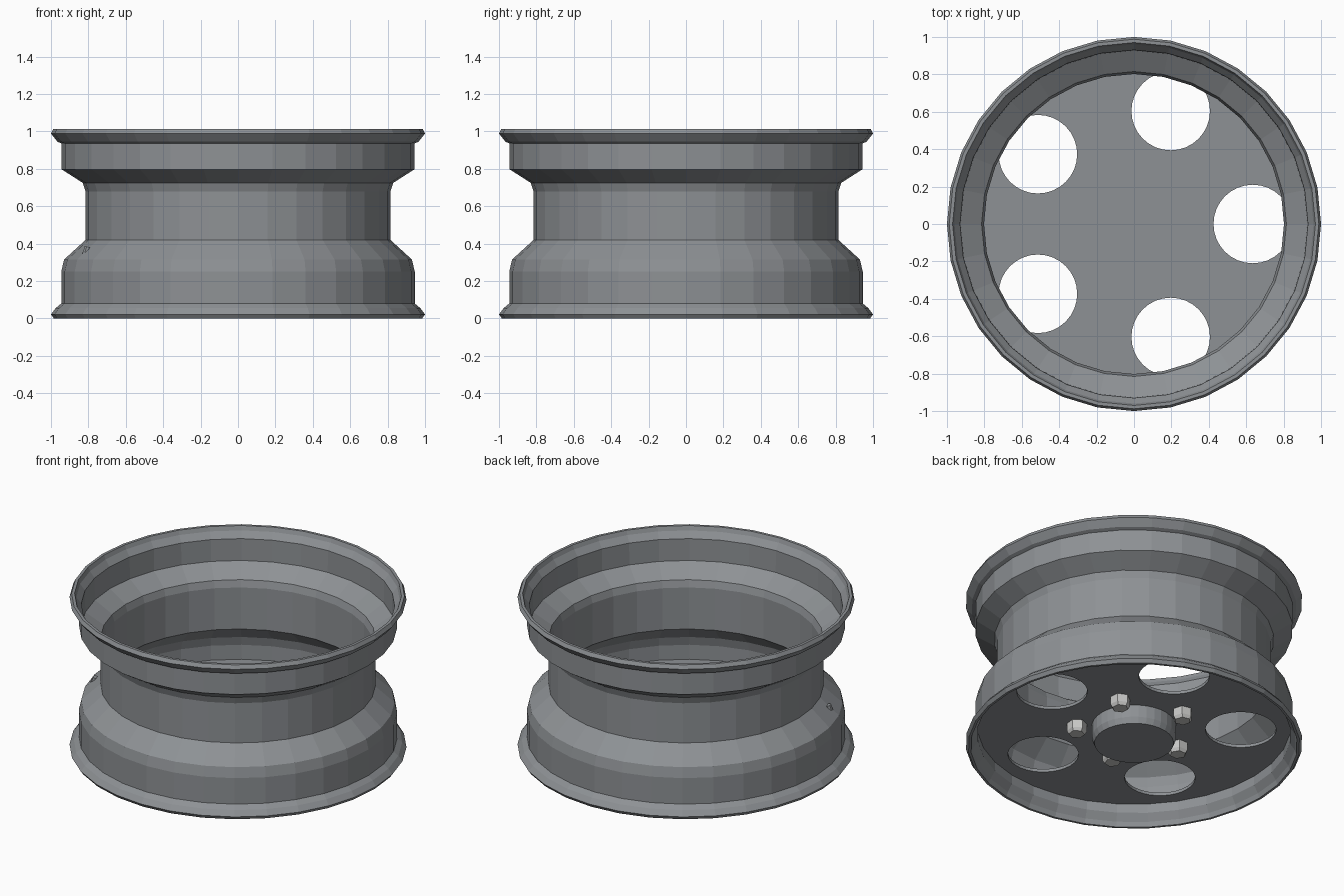
import bpy, bmesh, math
from mathutils import Matrix, Vector

if "Cube" in bpy.data.objects:
    bpy.data.objects.remove(bpy.data.objects["Cube"])

SIDES = 32


def material(name, color):
    m = bpy.data.materials.new(name)
    m.diffuse_color = (*color, 1)
    m.use_nodes = True
    m.node_tree.nodes["Principled BSDF"].inputs["Base Color"].default_value = m.diffuse_color
    return m


steel = material("grey steel", (0.27, 0.285, 0.30))
bright = material("bright metal", (0.58, 0.58, 0.57))


def finish(name, bm, mat):
    bmesh.ops.recalc_face_normals(bm, faces=bm.faces)
    mesh = bpy.data.meshes.new(name)
    bm.to_mesh(mesh)
    bm.free()
    mesh.materials.append(mat)
    obj = bpy.data.objects.new(name, mesh)
    bpy.context.collection.objects.link(obj)
    return obj


def lathe(name, profile, sides, mat, closed=False, matrix=Matrix()):
    """Turn an (r, z) profile around z; open profiles get end caps."""
    bm = bmesh.new()
    rings = []
    for r, z in profile:
        rings.append([bm.verts.new(matrix @ Vector((
            r * math.cos(math.tau * i / sides),
            r * math.sin(math.tau * i / sides), z))) for i in range(sides)])
    pairs = list(zip(rings, rings[1:]))
    if closed:
        pairs.append((rings[-1], rings[0]))
    else:
        bm.faces.new(rings[0])
        bm.faces.new(rings[-1])
    for a, b in pairs:
        for i in range(sides):
            j = (i + 1) % sides
            bm.faces.new((a[i], a[j], b[j], b[i]))
    return finish(name, bm, mat)


# Rim barrel: outer wall going up, inner wall coming back down
outer = [(0.985, 0.0), (1.0, 0.022), (0.975, 0.055), (0.945, 0.08),
         (0.945, 0.25), (0.93, 0.315), (0.815, 0.42), (0.815, 0.68),
         (0.83, 0.725), (0.943, 0.797), (0.943, 0.935), (0.965, 0.945),
         (1.0, 0.988), (0.988, 1.012)]
inner = [(0.97, 1.012), (0.96, 0.985), (0.93, 0.945), (0.928, 0.803),
         (0.815, 0.73), (0.802, 0.685), (0.802, 0.413), (0.915, 0.308),
         (0.93, 0.25), (0.93, 0.075), (0.96, 0.03), (0.97, 0.0)]
lathe("rim_barrel", outer + inner, SIDES, steel, closed=True)

# Wheel disc with five round openings
disc = lathe("wheel_disc", [(0.935, 0.135), (0.935, 0.155)], SIDES, steel)
bm = bmesh.new()
for k in range(5):
    a = math.tau * k / 5
    bmesh.ops.create_cone(
        bm, cap_ends=True, segments=32, radius1=0.21, radius2=0.21, depth=0.2,
        matrix=Matrix.Translation((0.635 * math.cos(a), 0.635 * math.sin(a), 0.145)))
cutter = finish("opening_cutter", bm, steel)
cutter.hide_render = True
mod = disc.modifiers.new("openings", 'BOOLEAN')
mod.operation = 'DIFFERENCE'
mod.solver = 'EXACT'
mod.object = cutter
bpy.context.view_layer.objects.active = disc
disc.select_set(True)
bpy.ops.object.modifier_apply(modifier=mod.name)
bpy.data.objects.remove(cutter)

# Centre hub
lathe("centre_hub", [(0.25, 0.14), (0.25, 0.055), (0.235, 0.018)], SIDES, steel)

# Hexagonal wheel nuts between the openings
for k in range(5):
    a = math.tau * (k + 0.5) / 5
    place = Matrix.Translation((0.34 * math.cos(a), 0.34 * math.sin(a), 0)) \
        @ Matrix.Rotation(a, 4, 'Z')
    lathe("wheel_nut", [(0.06, 0.14), (0.06, 0.085), (0.048, 0.065)], 6,
          bright, matrix=place)

# Valve stem poking through the lower shoulder of the barrel
a = math.radians(202)
low = Vector((0.925 * math.cos(a), 0.925 * math.sin(a), 0.2))
top = Vector((0.865 * math.cos(a), 0.865 * math.sin(a), 0.38))
axis = top - low
place = Matrix.Translation(low) @ axis.to_track_quat('Z', 'Y').to_matrix().to_4x4()
lathe("valve_stem", [(0.02, 0), (0.02, axis.length)], 8, steel, matrix=place)
